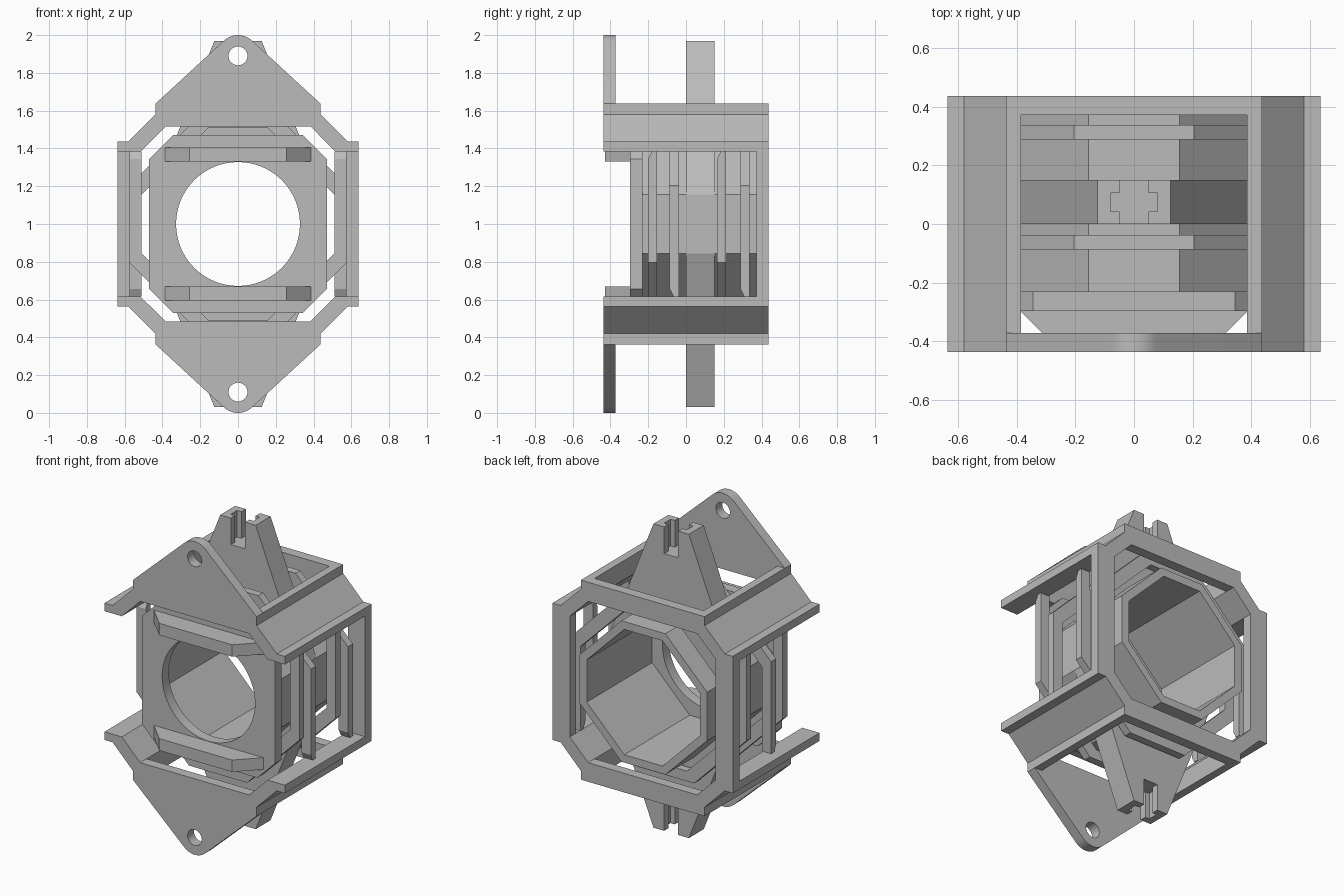
import bpy
import bmesh
from math import sin, cos, radians

if "Cube" in bpy.data.objects:
    bpy.data.objects.remove(bpy.data.objects["Cube"], do_unlink=True)

MID = 1.0  # height of the symmetry plane

grey = bpy.data.materials.new("light grey plastic")
grey.use_nodes = True
GREY = (0.5, 0.5, 0.5, 1)
grey.diffuse_color = GREY
grey.node_tree.nodes["Principled BSDF"].inputs["Base Color"].default_value = GREY


def finish(name, bm, smooth=False):
    bmesh.ops.recalc_face_normals(bm, faces=bm.faces)
    mesh = bpy.data.meshes.new(name)
    bm.to_mesh(mesh)
    bm.free()
    mesh.materials.append(grey)
    ob = bpy.data.objects.new(name, mesh)
    bpy.context.collection.objects.link(ob)
    if smooth:
        bpy.ops.object.select_all(action="DESELECT")
        ob.select_set(True)
        bpy.context.view_layer.objects.active = ob
        bpy.ops.object.shade_smooth_by_angle(angle=radians(25))
    return ob


def prism(name, loops, y0, y1, flip=1, cut=None, smooth=False):
    """Extrude (x, z) outlines, the later ones being holes, from y0 to y1."""
    bm = bmesh.new()
    for loop in loops:
        vs = [bm.verts.new((x, y0, MID + flip * z)) for x, z in loop]
        for a, b in zip(vs, vs[1:] + vs[:1]):
            bm.edges.new((a, b))
    bmesh.ops.triangle_fill(bm, edges=bm.edges[:], use_beauty=True, use_dissolve=False)
    out = bmesh.ops.extrude_face_region(bm, geom=bm.faces[:])
    moved = [v for v in out["geom"] if isinstance(v, bmesh.types.BMVert)]
    bmesh.ops.translate(bm, verts=moved, vec=(0, y1 - y0, 0))
    if cut:
        res = bmesh.ops.bisect_plane(bm, geom=bm.verts[:] + bm.edges[:] + bm.faces[:],
                                     plane_co=cut[0], plane_no=cut[1], clear_outer=True)
        edges = [e for e in res["geom_cut"] if isinstance(e, bmesh.types.BMEdge)]
        bmesh.ops.holes_fill(bm, edges=edges)
    return finish(name, bm, smooth)


def circle(r, z=0.0, n=64):
    return [(r * cos(radians(360 * i / n)), z + r * sin(radians(360 * i / n))) for i in range(n)]


def octagon(w, h):
    quarter = [(w, h), (h, w)]
    top = quarter + [(-x, z) for x, z in reversed(quarter)]
    return top + [(-x, -z) for x, z in top]


def both_sides(half):
    """Close a right-hand half outline with its mirror image."""
    return half + [(-x, z) for x, z in reversed(half)]


def box(x0, x1, z0, z1):
    return [(x0, z0), (x1, z0), (x1, z1), (x0, z1)]


# Outer frame
OUT, TOP, IN, LOW = 0.637, 0.515, 0.385, 0.437
rail = [(OUT, LOW), (0.58, LOW), (LOW, 0.58), (LOW, OUT),
        (IN, OUT), (IN, TOP), (TOP, IN), (OUT, IN)]
ear_arc = [(0.11 * cos(radians(a)), 0.89 + 0.11 * sin(radians(a))) for a in range(48, 91, 6)]
ear = both_sides([(IN, TOP), (IN, OUT), (LOW, OUT)] + ear_arc)

for level, flip in (("upper", 1), ("lower", -1)):
    for side, s in (("left", 1), ("right", -1)):
        prism(f"{level}_{side}_rail", [[(s * x, z) for x, z in rail]], -LOW, LOW, flip)
    prism(f"{level}_rear_bar", [box(-IN, IN, TOP, OUT)], 0.372, LOW, flip)
    prism(f"{level}_front_ear", [ear, circle(0.05, 0.89, 40)], -LOW, -0.372, flip, smooth=True)
for side, s in (("left", 1), ("right", -1)):
    prism(f"rear_{side}_post", [box(s * TOP, s * OUT, -IN, IN)], 0.372, LOW)

# Octagonal barrel and its front plate with a round opening
prism("barrel", [octagon(0.45, 0.155), octagon(0.4, 0.135)], -0.23, 0.43)
prism("barrel_front_plate", [octagon(0.47, 0.345), circle(0.328)], -0.297, -0.23, smooth=True)

# Arched guide ribs with straight legs and chamfered tips
arch = both_sides([(0.51, -0.383), (0.575, -0.383), (0.575, 0.205), (0.205, 0.575)])
arch_inner = both_sides([(0.51, 0.155), (0.155, 0.51)])
rib = ([(0.51, -0.383), (0.575, -0.383), (0.575, 0.205), (0.205, 0.575)]
       + [(-0.205, 0.575), (-0.575, 0.205), (-0.575, -0.383), (-0.51, -0.383)]
       + list(reversed(arch_inner)))
for level, flip, starts in (("upper", 1, (-0.087, 0.288)), ("lower", -1, (-0.202, 0.163))):
    for place, y in zip(("front", "rear"), starts):
        tip = ((0, y + 0.02, MID - flip * 0.383), (0, -2, -flip))
        prism(f"{level}_{place}_guide_rib", [rib], y, y + 0.049, flip, cut=tip)

# Tapered brackets, slotted at the end, wider pocket in the middle of the slot
for level, flip in (("upper", 1), ("lower", -1)):
    for part, w, y0, y1 in (("front", 0.05, 0, 0.042), ("middle", 0.08, 0.042, 0.106),
                            ("rear", 0.05, 0.106, 0.15)):
        outline = both_sides([(0.155, 0.449), (0.449, 0.155), (0.125, 0.97),
                              (w, 0.97), (w, 0.8)])
        prism(f"{level}_bracket_{part}", [outline], y0, y1, flip)

# Grip bars on the front plate
for level, flip in (("upper", 1), ("lower", -1)):
    bm = bmesh.new()
    vs = [bm.verts.new((x, y, MID + flip * 0.33)) for x, y in
          ((0.387, -0.297), (0.257, -0.428), (-0.257, -0.428), (-0.387, -0.297))]
    out = bmesh.ops.extrude_face_region(bm, geom=[bm.faces.new(vs)])
    moved = [v for v in out["geom"] if isinstance(v, bmesh.types.BMVert)]
    bmesh.ops.translate(bm, verts=moved, vec=(0, 0, flip * 0.076))
    finish(f"{level}_grip_bar", bm)
